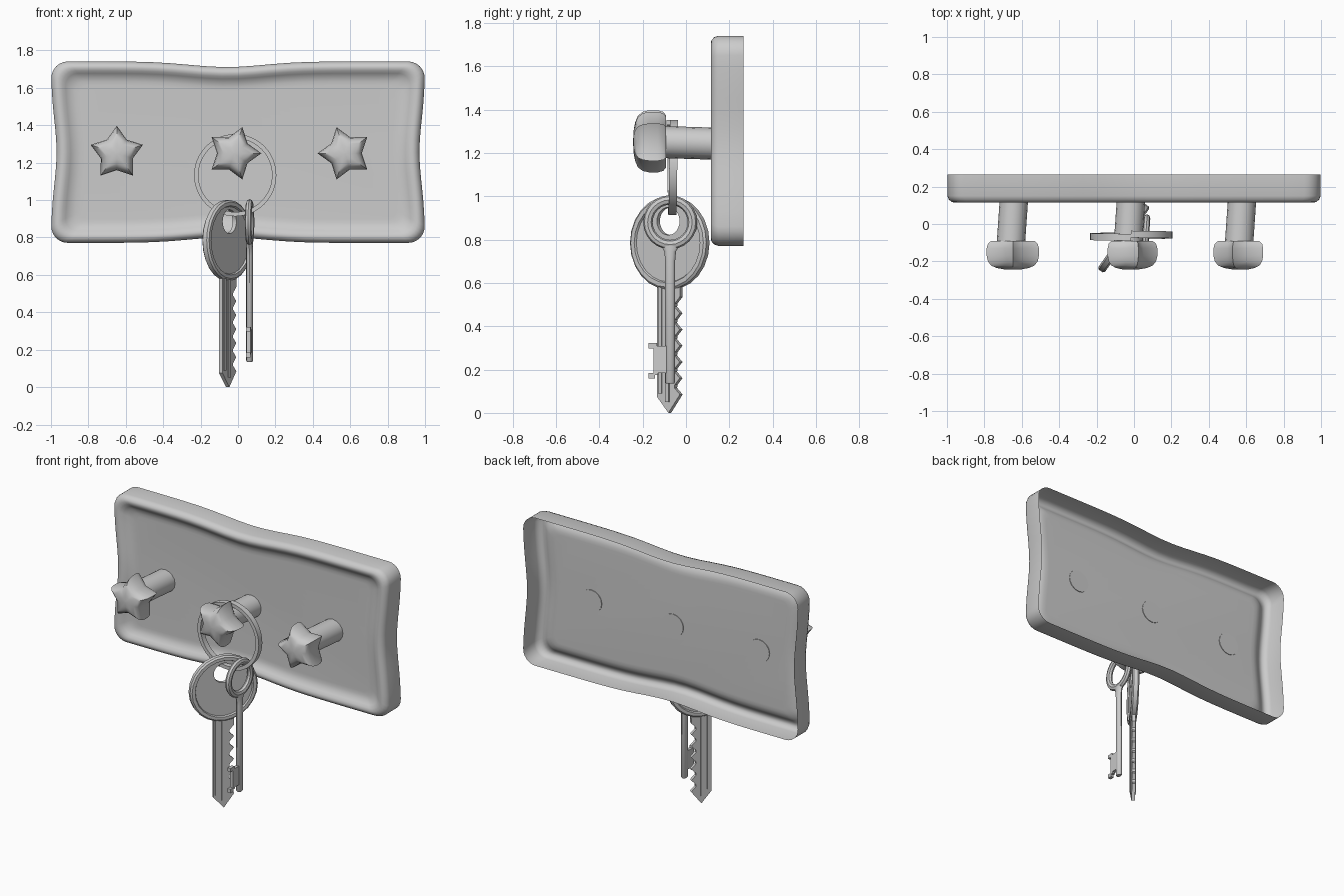
import bpy, bmesh
from math import sin, cos, pi, radians, exp
from mathutils import Matrix, Vector

if "Cube" in bpy.data.objects:
    bpy.data.objects.remove(bpy.data.objects["Cube"])


def finish(name, bm, mat=None, angle=35):
    bmesh.ops.recalc_face_normals(bm, faces=bm.faces)
    me = bpy.data.meshes.new(name)
    bm.to_mesh(me)
    bm.free()
    ob = bpy.data.objects.new(name, me)
    bpy.context.collection.objects.link(ob)
    if mat:
        ob.matrix_world = mat
    bpy.ops.object.select_all(action='DESELECT')
    ob.select_set(True)
    bpy.context.view_layer.objects.active = ob
    bpy.ops.object.shade_smooth_by_angle(angle=radians(angle))
    return ob


def loft(name, loops, start=True, end=True, cyclic=False, mat=None, angle=35):
    """Bridge equal-length closed loops, with optional end caps."""
    bm = bmesh.new()
    rings = [[bm.verts.new(p) for p in lp] for lp in loops]
    n = len(rings[0])
    pairs = list(zip(rings, rings[1:])) + ([(rings[-1], rings[0])] if cyclic else [])
    for a, b in pairs:
        for i in range(n):
            j = (i + 1) % n
            bm.faces.new((a[i], a[j], b[j], b[i]))
    if start and not cyclic:
        bm.faces.new(rings[0])
    if end and not cyclic:
        bm.faces.new(rings[-1])
    return finish(name, bm, mat, angle)


def extrude(name, pts, t, mat):
    """Flat outline in local xz, thickness t along local y."""
    return loft(name, [[(x, s * t / 2, z) for x, z in pts] for s in (-1, 1)], mat=mat)


# backing plate: pinched rounded rectangle, raised rim, open at the back
def plate_loop(inset, y):
    hx, hz, r = 1.0 - inset, 0.485 - inset * 0.85, max(0.09 - inset * 0.3, 0.03)
    pts = []
    for k, (sx, sz) in enumerate(((1, 1), (-1, 1), (-1, -1), (1, -1))):
        for i in range(7):
            a = (k + i / 6) * pi / 2
            pts.append((sx * (hx - r) + r * cos(a), sz * (hz - r) + r * sin(a)))
        nx, nz = ((-1, 1), (-1, -1), (1, -1), (1, 1))[k]
        a = (k + 1) * pi / 2
        p = pts[-1]
        q = (nx * (hx - r) + r * cos(a), nz * (hz - r) + r * sin(a))
        m = 20 if k % 2 == 0 else 12
        pts += [(p[0] + (q[0] - p[0]) * i / m, p[1] + (q[1] - p[1]) * i / m) for i in range(1, m)]
    out = []
    for x, z in pts:
        dz = 0.03 * exp(-((x + 0.06) / 0.28) ** 2) * z / hz
        dx = 0.03 * exp(-(z / 0.24) ** 2) * x / hx
        out.append((x - dx, y, 1.256 + z - dz))
    return out


rim = [(0, .265), (0, .15), (.008, .13), (.025, .117), (.04, .115), (.058, .12),
       (.075, .132), (.095, .145), (.125, .152), (.15, .153)]
loft("backing_plate", [plate_loop(i, y) for i, y in rim], start=False)


# three pegs with star knobs
def star(cx, y, s, rot):
    return [(cx + s * r * cos(a), y, 1.25 + s * r * sin(a))
            for k in range(10)
            for r, a in [((0.147, 0.09)[k % 2], radians(rot + 36 * k))]]


def peg_ring(cx, y):
    f = (y + 0.1) / 0.26
    return [(cx - 0.01 + 0.018 * f + 0.076 * cos(i * pi / 8), y,
             1.25 - 0.008 * f + 0.074 * sin(i * pi / 8)) for i in range(16)]


knob = [(-.094, .45), (-.092, .84), (-.105, .95), (-.13, 1), (-.17, 1.0), (-.2, .95),
        (-.222, .83), (-.235, .62), (-.242, .35), (-.244, .05)]
for n, (cx, rot) in enumerate(((-.648, 90), (-.022, 72), (.572, 36)), 1):
    loft(f"peg_{n}", [peg_ring(cx, -.1), peg_ring(cx, .157)])
    loft(f"star_knob_{n}", [star(cx, y, s, rot) for y, s in knob], angle=45)

# split ring: two turns of a flat wire
loops = []
for i in range(97):
    a = pi / 2 + 4 * pi * i / 96
    y = -0.08 + 0.034 * i / 96
    loops.append([(-.015 + r * cos(a), y + d, 1.133 + r * sin(a))
                  for r, d in ((.197, -.01), (.22, -.01), (.22, .01), (.197, .01))])
loft("split_ring", loops)


def ring_loop(cz, r, y, n):
    return [(r * cos(2 * pi * i / n), y, cz + r * sin(2 * pi * i / n)) for i in range(n)]


# flat key: round head with raised rim, recessed web and hole
m1 = Matrix.Translation((-.055, -.075, 0)) @ Matrix.Rotation(radians(55), 4, 'Z')
half = [(.785, .205, .022), (.785, .185, .022), (.785, .18, .012), (.885, .064, .012)]
prof = [(.785, .215, 0.013)] + half
prof += [(c, r, -t) for c, r, t in reversed(prof)]
loft("flat_key_head", [ring_loop(c, r, t, 24) for c, r, t in prof], cyclic=True, mat=m1, angle=25)

# flat key blade with cut teeth and raised ridges
blade = [(-.065, .6), (-.065, .075), (0, 0), (.065, .085)]
for k in range(6):
    z = .115 + k * .075
    blade += [(.034, z), (.036, z + .015), (.064, z + .045)]
blade += [(.065, .6)]
extrude("flat_key_blade", blade, .022, m1)
for k, x in enumerate((-.045, -.005), 1):
    extrude(f"flat_key_ridge_{k}", [(x - .01, .05 if k == 2 else .09), (x + .01, .05 if k == 2 else .09),
                                    (x + .01, .585), (x - .01, .585)], .034, m1)

# old-fashioned key: bow, stem and bit
m2 = Matrix.Translation((.062, -.073, 0)) @ Matrix.Rotation(radians(86), 4, 'Z')
loft("old_key_bow", [ring_loop(.88, .103 + .022 * cos(k * pi / 4), .018 * sin(k * pi / 4), 24)
                     for k in range(8)], cyclic=True, mat=m2)
stem = [(.135, .018, .014), (.142, .023, .018), (.7, .023, .018), (.745, .027, .018), (.785, .05, .016)]
loft("old_key_stem", [[(rx * cos(i * pi / 6), ry * sin(i * pi / 6), z) for i in range(12)]
                      for z, rx, ry in stem], mat=m2)
bit = [(0, .185), (-.055, .185), (-.055, .175), (-.07, .175), (-.07, .158), (-.1, .158), (-.1, .185),
       (-.076, .185), (-.076, .298), (-.1, .298), (-.1, .322), (-.06, .322), (-.06, .308), (0, .308)]
extrude("old_key_bit", bit, .022, m2)
